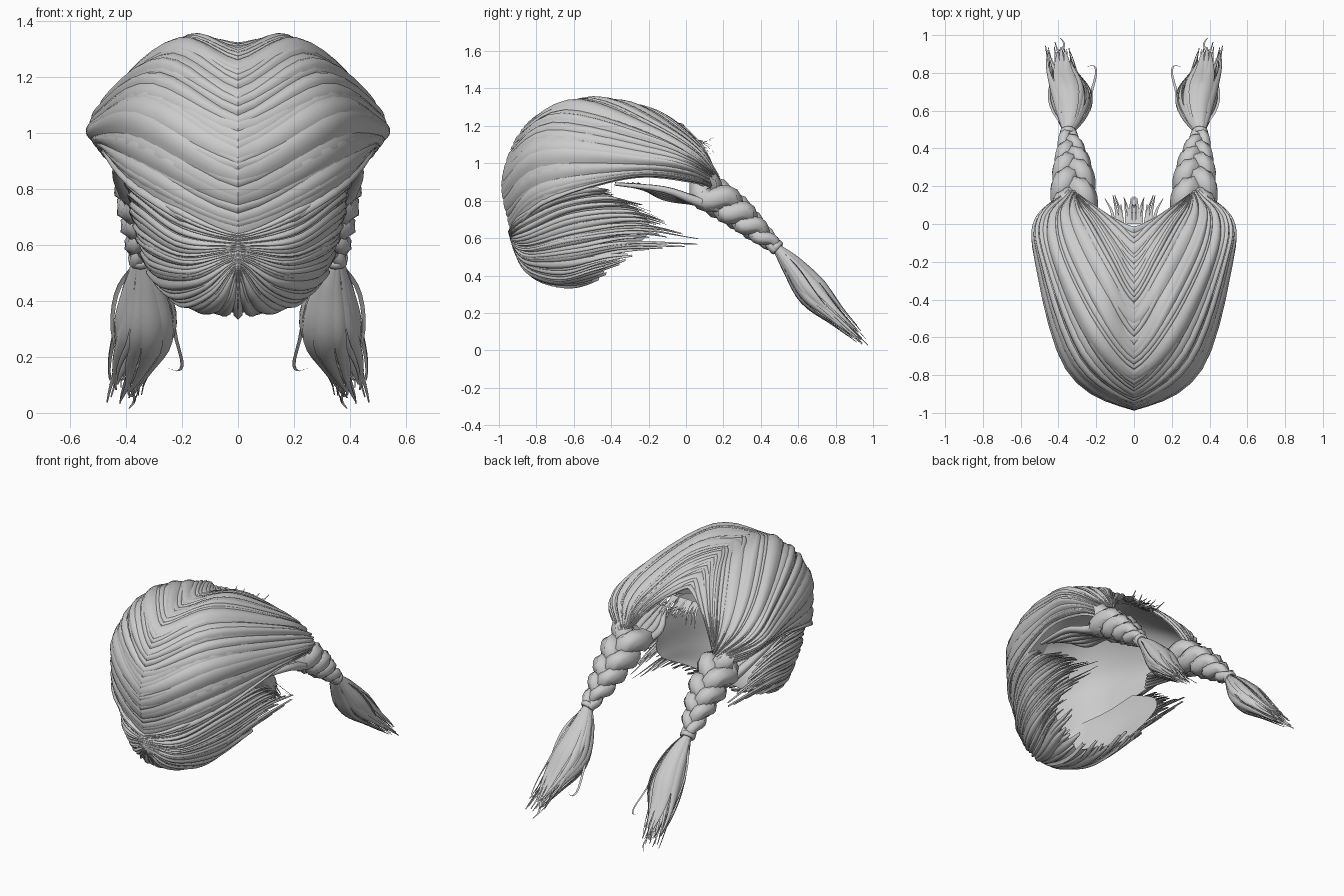
import bpy, bmesh, math, random
from mathutils import Vector as V

if "Cube" in bpy.data.objects:
    bpy.data.objects.remove(bpy.data.objects["Cube"])

random.seed(7)
rnd = random.uniform
CENTRE = V((0, -0.4, 0.8))


def cat(pts, u, first=None):
    """Catmull-Rom point at u (0..1) along pts."""
    n = len(pts) - 1
    x = max(0, u) * n
    i = min(int(x), n - 1)
    f = x - i
    q = [2 * pts[0] - pts[1] if first is None else first] + pts + [2 * pts[n] - pts[n - 1]]
    a, b, c, d = q[i:i + 4]
    return 0.5 * (2 * b + (c - a) * f + (2 * a - 5 * b + 4 * c - d) * f * f + (3 * b - a - 3 * c + d) * f ** 3)


def path(*pts):
    return [V(p) for p in pts]


def surf(rows, s, t, lift=0):
    """Point on a combed hair surface: s picks the lock, t runs root to tip."""
    pts = []
    for r in rows:
        m = V((-r[1].x, r[1].y, r[1].z))
        pts.append(cat(r, t, 0.5 * (m + 2 * r[0] - r[1])))
    p = cat(pts, min(1, max(0, s)))
    p.x = max(p.x, -0.01)
    return p + (p - CENTRE).normalized() * lift


def grid(bm, rows, closed=False):
    vs = [[bm.verts.new(p) for p in r] for r in rows]
    for a, b in zip(vs, vs[1:]):
        n = len(a)
        for j in range(n if closed else n - 1):
            k = (j + 1) % n
            bm.faces.new((a[j], a[k], b[k], b[j]))


def finish(name, bm):
    me = bpy.data.meshes.new(name)
    bmesh.ops.recalc_face_normals(bm, faces=bm.faces)
    for f in bm.faces:
        f.smooth = True
    bm.to_mesh(me)
    bm.free()
    ob = bpy.data.objects.new(name, me)
    bpy.context.collection.objects.link(ob)
    ob.modifiers.new("mirror", 'MIRROR').use_mirror_merge = False
    return ob


def frame(f, u):
    d = (f(u + 0.01) - f(u - 0.01)).normalized()
    x = (V((1, 0, 0)) - d * d.x).normalized()
    return x, d.cross(x)


def tube(bm, f, radius, steps=20, sides=12, flat=1):
    """Grooved tube along the function f(u)."""
    rows = []
    for i in range(steps + 1):
        u = i / steps
        x, n = frame(f, u)
        rows.append([f(u) + radius(u) * (1 if j % 2 else 0.86) *
                     (x * math.cos(j * math.tau / sides) + n * flat * math.sin(j * math.tau / sides))
                     for j in range(sides)])
    grid(bm, rows, True)


def locks(name, rows, count, width, t_end, taper, steps=20):
    """Base layer plus overlapping arched locks that follow the surface."""
    bm = bmesh.new()
    grid(bm, [[surf(rows, i / 30, j / steps * t_end[0], -0.012) for j in range(steps + 1)] for i in range(31)])
    for k in range(count):
        s0 = (k + rnd(0.2, 0.8)) / count
        w = rnd(*width)
        te, base, drift = rnd(*t_end), rnd(-0.006, 0.012), rnd(-0.03, 0.03)
        strip = []
        for i in range(steps + 1):
            t = i / steps
            ww = w * (1 - taper * t ** 3) * (0.75 + 0.25 * math.sin(math.pi * t))
            strip.append([surf(rows, s0 + drift * math.sin(math.pi * t) + q * ww, t * te,
                               base * min(1, 6 * t) + 0.014 * (1 - q * q)) for q in (-1, -0.5, 0, 0.5, 1)])
        grid(bm, strip)
    return finish(name, bm)


def ribbon(bm, pts, w, side, steps=8):
    rows = []
    for i in range(steps + 1):
        u = i / steps
        p, ww = cat(pts, u), w * (1 - 0.8 * u ** 2)
        rows.append([p - side * ww, p + V((0, 0.3, 0.6)) * ww * 0.5, p + side * ww])
    grid(bm, rows)


# upper hair: combed from the centre parting to the tie on each side
upper = [
    path((0, -.02, 1.2), (.09, .02, 1.15), (.17, .07, 1.09), (.23, .11, 1.02), (.28, .14, .94)),
    path((0, -.4, 1.31), (.12, -.2, 1.28), (.22, -.02, 1.16), (.28, .08, 1.06), (.3, .15, .94)),
    path((0, -.8, 1.24), (.2, -.57, 1.325), (.38, -.2, 1.19), (.42, .03, 1.06), (.33, .15, .93)),
    path((0, -.97, .93), (.33, -.75, 1.1), (.5, -.2, 1.04), (.51, .01, .99), (.36, .15, .91)),
    path((0, -.92, .6), (.34, -.75, .78), (.46, -.3, .92), (.45, .02, .9), (.35, .14, .86))]
locks("upper_hair", upper, 46, (0.018, 0.05), (0.97, 1.03), 0.3)

# lower hair: fanned out from the whorl, loose tips
lower = [
    path((0, -.94, .64), (.2, -.87, .73), (.35, -.7, .82), (.4, -.52, .87), (.39, -.38, .86)),
    path((0, -.93, .6), (.2, -.85, .62), (.34, -.6, .72), (.37, -.3, .74), (.34, -.05, .66)),
    path((0, -.92, .57), (.17, -.83, .52), (.3, -.6, .55), (.34, -.3, .6), (.33, .02, .58)),
    path((0, -.91, .54), (.1, -.83, .44), (.2, -.66, .4), (.26, -.48, .45), (.25, -.3, .5)),
    path((0, -.9, .52), (0, -.83, .41), (0, -.72, .355), (0, -.58, .345), (0, -.43, .4))]
locks("lower_hair", lower, 38, (0.02, 0.05), (0.82, 1.03), 0.85)

# short spiky tuft at the hairline
bm = bmesh.new()
for k in range(14):
    x, tip = rnd(0, .12), rnd(.09, .16)
    ribbon(bm, path((x, .0, 1.14), (x * 1.1, tip * .5, 1.11 + rnd(-.02, .02)),
                    (x * 1.3 + rnd(-.01, .02), tip, 1.08 + rnd(-.05, .06))), 0.009, V((1, 0, 0)), 5)
finish("hairline_tuft", bm)

# roots feeding the braid under the upper hair
bm = bmesh.new()
for k in range(5):
    a = path((.41 - .02 * k, -.38 + .03 * k, .89), (.43 - .04 * k, -.12, .86 - .01 * k),
             (.4 - .03 * k, .05, .8), (.37 - .02 * k, .17, .77))
    tube(bm, lambda u: cat(a, u), lambda u: .012 + .035 * u, 12, 10, 0.8)
finish("braid_roots", bm)

# three-strand braid
axis = path((.32, .08, .87), (.325, .25, .755), (.335, .37, .65), (.352, .49, .545))
bm = bmesh.new()
for k in range(3):
    def strand(u):
        x, n = frame(lambda v: cat(axis, v), min(max(u, .02), .98))
        th = math.tau * (1.5 * u + k / 3)
        amp = .066 * (1 - .72 * max(u, 0) ** 1.6)
        return cat(axis, u) + x * amp * math.sin(th) + n * amp * .65 * math.sin(2 * th)
    tube(bm, strand, lambda u: .066 * (1 - .62 * u ** 1.6), 36, 14)
finish("braid", bm)

# band around the braid end
bm = bmesh.new()
x, n = frame(lambda v: cat(axis, v), .97)
d = x.cross(n)
grid(bm, [[cat(axis, .98) + (x * math.cos(a) + n * math.sin(a)) * (.033 + .01 * math.cos(b)) + d * .017 * math.sin(b)
           for b in (i * math.tau / 8 for i in range(8))] for a in (i * math.tau / 20 for i in range(21))], True)
finish("braid_band", bm)

# loose tail below the band
tail = path((.352, .48, .555), (.335, .57, .45), (.335, .68, .31), (.375, .81, .18), (.41, .96, .04))
size = path((.02, .02, 0), (.07, .055, 0), (.1, .08, 0), (.07, .05, 0), (.04, .025, 0))
bm = bmesh.new()
for k in range(34):
    a0, m, te = k * 2.4, rnd(.55, 1.08), rnd(.86, 1.0)
    w, ph = rnd(.2, .42), rnd(0, 6.28)
    rows = []
    for i in range(17):
        t = i / 16
        u = t * te
        x, n = frame(lambda v: cat(tail, v), min(u, .97))
        r = cat(size, u)
        wave = x * (.022 * t * t * math.sin(7 * t + ph))
        rows.append([cat(tail, u) + wave + (x * r.x * math.cos(a) + n * r.y * math.sin(a)) * m * g
                     for a, g in ((a0 + q * w * (1 - .7 * t ** 4), 1.08 - .08 * q * q) for q in (-1, -.4, .4, 1))])
    grid(bm, rows)
# stray curls
for a in (path((.33, .5, .54), (.25, .6, .42), (.225, .7, .28), (.2, .8, .18), (.215, .84, .15), (.25, .83, .16)),
          path((.36, .5, .54), (.43, .6, .44), (.45, .7, .3), (.42, .82, .15), (.46, .92, .1)),
          path((.34, .8, .2), (.39, .88, .12), (.37, .95, .05), (.39, .985, .015))):
    ribbon(bm, a, .009, V((.9, 0, .3)), 14)
finish("tail", bm)
